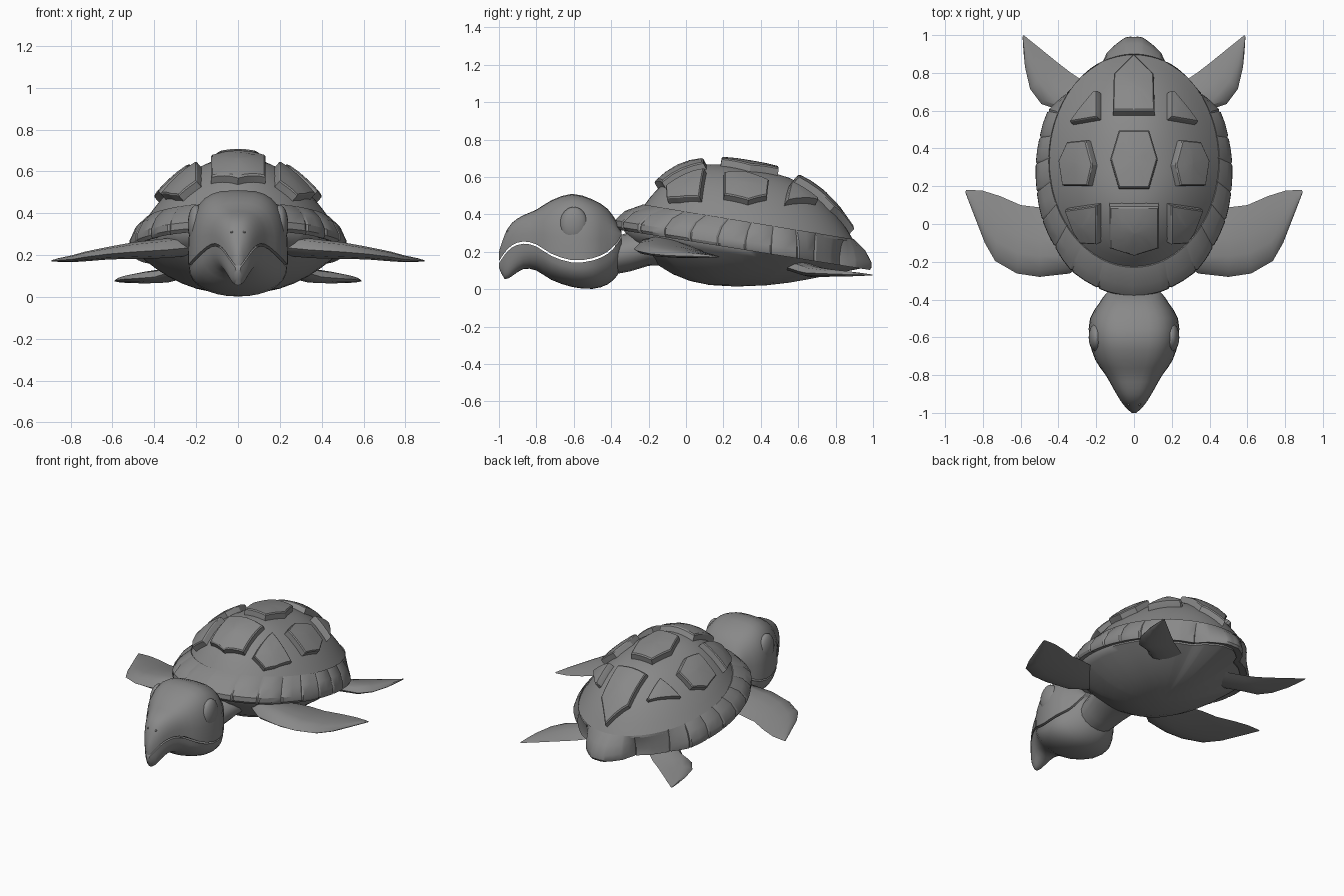
import bpy, bmesh, math
from mathutils import Vector
from mathutils.bvhtree import BVHTree

if "Cube" in bpy.data.objects:
    bpy.data.objects.remove(bpy.data.objects["Cube"])

GREY = bpy.data.materials.new("dark_grey")
GREY.diffuse_color = (.25, .25, .25, 1)
GREY.use_nodes = True
GREY.node_tree.nodes["Principled BSDF"].inputs["Base Color"].default_value = GREY.diffuse_color


def finish(name, bm, mirror=False, angle=35):
    bmesh.ops.recalc_face_normals(bm, faces=bm.faces)
    mesh = bpy.data.meshes.new(name)
    bm.to_mesh(mesh)
    bm.free()
    mesh.materials.append(GREY)
    ob = bpy.data.objects.new(name, mesh)
    bpy.context.collection.objects.link(ob)
    bpy.ops.object.select_all(action='DESELECT')
    ob.select_set(True)
    bpy.context.view_layer.objects.active = ob
    bpy.ops.object.shade_smooth_by_angle(angle=math.radians(angle))
    if mirror:
        ob.modifiers.new("Mirror", 'MIRROR')
    return ob


def loft(rings, cap_start=True, cap_end=True):
    bm = bmesh.new()
    vs = [[bm.verts.new(p) for p in r] for r in rings]
    n = len(vs[0])
    for a, b in zip(vs, vs[1:]):
        for i in range(n):
            j = (i + 1) % n
            bm.faces.new((a[i], a[j], b[j], b[i]))
    if cap_start:
        bm.faces.new(vs[0])
    if cap_end:
        bm.faces.new(vs[-1])
    return bm


def spline(pts, us):
    """Catmull-Rom through tuples, sampled at fractions us of every span."""
    out = []
    for i in range(len(pts) - 1):
        p0, p1 = pts[max(i - 1, 0)], pts[i]
        p2, p3 = pts[i + 1], pts[min(i + 2, len(pts) - 1)]
        for u in us:
            out.append(tuple(b + .5 * u * (c - a + u * (2*a - 5*b + 4*c - d + u * (3*(b - c) + d - a)))
                             for a, b, c, d in zip(p0, p1, p2, p3)))
    return out + [tuple(pts[-1])]


# Shell outline seen from above (half, front to tail), seams between rim plates
half = [(0, -.385), (.1, -.37), (.19, -.34), (.33, -.25), (.42, -.12), (.485, .02),
        (.515, .17), (.52, .32), (.5, .46), (.455, .6), (.36, .69), (.27, .775),
        (.185, .825), (.14, .91), (.05, .985), (0, .99)]
US = (0, .07, .5, .93)
samples = spline(half, US)
seams = [k * len(US) for k in (2, 3, 4, 5, 6, 7, 8, 9, 10, 12)]
flags = [i in seams for i in range(len(samples))]
outline = samples + [(-x, y) for x, y in samples[-2:0:-1]]
flags = flags + flags[-2:0:-1]
CY = .27                                  # outline centre
DY, DW, DL = .335, .452, .565             # dome ellipse centre, half width, half length


def low(y):
    return .26 - .16 * y


def high(y):
    return .415 - .165 * y


def scaled(s):
    return [(x * s, CY + (y - CY) * s) for x, y in outline]


angles = [math.atan2((y - .302) / .687, x / .52) for x, y in outline]
inner = [(DW * math.cos(a), DY + DL * math.sin(a)) for a in angles]

# Rim of marginal plates, from the underside out and up to the dome ellipse
rings = [[(x, y, low(y) + .03) for x, y in scaled(.8)]]
for t, f in ((.1, 0), (0, .1), (.02, .3), (.38, .68), (1, 1), (1.12, .9)):
    ring = []
    for (x, y), (ix, iy), seam in zip(outline, inner, flags):
        k = 1 - (.012 if seam else 0)
        ox, oy = x * k, CY + (y - CY) * k
        px, py = ox + (ix * k - ox) * t, oy + (iy - oy) * t
        ring.append((px, py, low(py) + f * (high(py) - low(py))))
    rings.append(ring)
finish("shell_rim", loft(rings, False, False), angle=30)

# Domed upper shell
rings = []
for r in (1, .92, .83, .73, .62, .5, .38, .25, .12, .02):
    ring = []
    for a in (math.tau * i / 64 for i in range(64)):
        y = DY + DL * r * math.sin(a)
        power = 2.2 + .8 * math.sin(a) ** 2
        ring.append((DW * r * math.cos(a), y, high(y) - .012 + .3 * (1 - r ** power)))
    rings.append(ring)
bm = loft(rings, False, True)
bmesh.ops.recalc_face_normals(bm, faces=bm.faces)
tree = BVHTree.FromBMesh(bm)
finish("shell_dome", bm, angle=60)

# Belly, its upper edge tucked inside the rim
rings = [[(x, y, low(y) + .05) for x, y in scaled(.9)], [(x, y, low(y)) for x, y in scaled(.92)]]
for s in (.86, .76, .65, .52, .38, .22, .03):
    k = (s / .92) ** 2.4
    rings.append([(x, y, low(y) * k + .015 * (1 - k)) for x, y in scaled(s)])
finish("belly", loft(rings, False, True), angle=60)


# Raised scutes laid on the dome
def scute(name, poly, mirror):
    n = len(poly)
    cx, cy = sum(p[0] for p in poly) / n, sum(p[1] for p in poly) / n
    edge = []
    for (ax, ay), (bx, by) in zip(poly, poly[1:] + poly[:1]):
        edge += [(ax + (bx - ax) * t / 4, ay + (by - ay) * t / 4) for t in range(4)]

    def hit(x, y):
        return tree.ray_cast(Vector((x, y, 2)), Vector((0, 0, -1)))

    normal = hit(cx, cy + .001)[1]
    if normal.z < 0:
        normal = -normal
    rings = []
    for s, lift in ((1, -.02), (1, .036), (.95, .042), (.5, .043), (.05, .043)):
        ring = []
        for x, y in edge:
            p = hit(cx + (x - cx) * s, cy + (y - cy) * s)[0]
            ring.append(p + normal * lift)
        rings.append(ring)
    finish(name, loft(rings), mirror, 30)


scute("scute_centre_front", [(-.13, .11), (-.13, -.11), (0, -.15), (.13, -.11), (.13, .11)], False)
scute("scute_centre_middle", [(-.08, .49), (-.125, .34), (-.08, .185), (.08, .185), (.125, .34), (.08, .49)], False)
scute("scute_centre_rear", [(-.11, .575), (.11, .575), (.105, .77), (0, .875), (-.105, .77)], False)
scute("scute_side_front", [(.175, .11), (.175, -.095), (.26, -.09), (.3, -.03), (.345, .085)], True)
scute("scute_side_middle", [(.23, .44), (.33, .43), (.375, .33), (.355, .2), (.22, .2), (.195, .31)], True)
scute("scute_side_rear", [(.175, .69), (.175, .55), (.32, .525), (.265, .6), (.19, .69)], True)

# Head: upper skull and lower jaw, stations (y, half width, top, mouth, jaw bottom)
stations = spline([
    (-1.0, .012, .2, .15, .115), (-.97, .045, .29, .195, .055), (-.93, .075, .355, .235, .07),
    (-.87, .11, .395, .255, .108), (-.8, .15, .425, .24, .10), (-.72, .205, .475, .19, .05),
    (-.61, .237, .51, .155, .012), (-.5, .233, .48, .165, .002), (-.42, .185, .43, .2, .025),
    (-.37, .15, .36, .25, .07), (-.345, .12, .31, .29, .12)], (0, .5))


def arch(y, w, flat, peak, n):
    pts = []
    for i in range(17):
        a = math.pi * i / 16
        c, s = math.cos(a), abs(math.sin(a))
        pts.append((math.copysign(w * abs(c) ** (2 / n), c), y, flat + (peak - flat) * s ** (2 / n)))
    return pts


finish("head_upper", loft([arch(y, w, m, t, 2.1 + 4 * w) for y, w, t, m, b in stations]), angle=40)
finish("head_lower_jaw", loft([arch(y, w * .98, m - .012, b, 2.2) for y, w, t, m, b in stations]), angle=40)


# Rounded parts
def ball(name, centre, size, mirror=True):
    bm = bmesh.new()
    bmesh.ops.create_uvsphere(bm, u_segments=20, v_segments=12, radius=1)
    for v in bm.verts:
        v.co = Vector(c + p * s for c, p, s in zip(centre, v.co, size))
    return finish(name, bm, mirror, 60)


ball("eye", (.2, -.6, .345), (.04, .075, .095))
ball("nostril", (.03, -.953, .31), (.006, .01, .006))

# Neck
rings = []
for y, w, zc, h in ((-.38, .13, .18, .1), (-.3, .145, .2, .105), (-.2, .17, .225, .1), (-.05, .2, .24, .11)):
    rings.append([(w * math.cos(a), y, zc + h * math.sin(a))
                  for a in (math.tau * i / 16 for i in range(16))])
finish("neck", loft(rings), angle=60)


# Flippers: stations (lead x, lead y, trail x, trail y, z, thickness)
def flipper(name, data):
    ks = (.1, .3, .55, .8)
    rings = []
    for lx, ly, tx, ty, z, th in data:
        lead, trail = Vector((lx, ly, z)), Vector((tx, ty, z - th * .1))
        up = [(k, th * 1.5 * math.sqrt(k) * (1 - k)) for k in ks]
        dn = [(k, -th * .95 * math.sqrt(k) * (1 - k)) for k in reversed(ks)]
        rings.append([lead.lerp(trail, k) + Vector((0, 0, h)) for k, h in [(0, 0)] + up + [(1, 0)] + dn])
    finish(name, loft(rings), True, 40)


flipper("front_flipper", [
    (.18, -.15, .18, .05, .24, .1), (.34, -.262, .36, .055, .225, .1), (.5, -.28, .5, .088, .215, .085),
    (.62, -.262, .6, .1, .205, .065), (.735, -.196, .71, .148, .19, .05), (.79, -.1, .8, .176, .18, .035),
    (.86, .08, .86, .18, .175, .018), (.892, .165, .89, .18, .172, .006)])
flipper("rear_flipper", [
    (.28, .5, .13, .65, .13, .07), (.4, .605, .28, .765, .095, .07), (.49, .635, .34, .805, .088, .06),
    (.55, .715, .405, .855, .084, .045), (.577, .83, .5, .932, .08, .03),
    (.585, .91, .55, .972, .078, .018), (.59, .99, .584, 1.0, .076, .005)])
